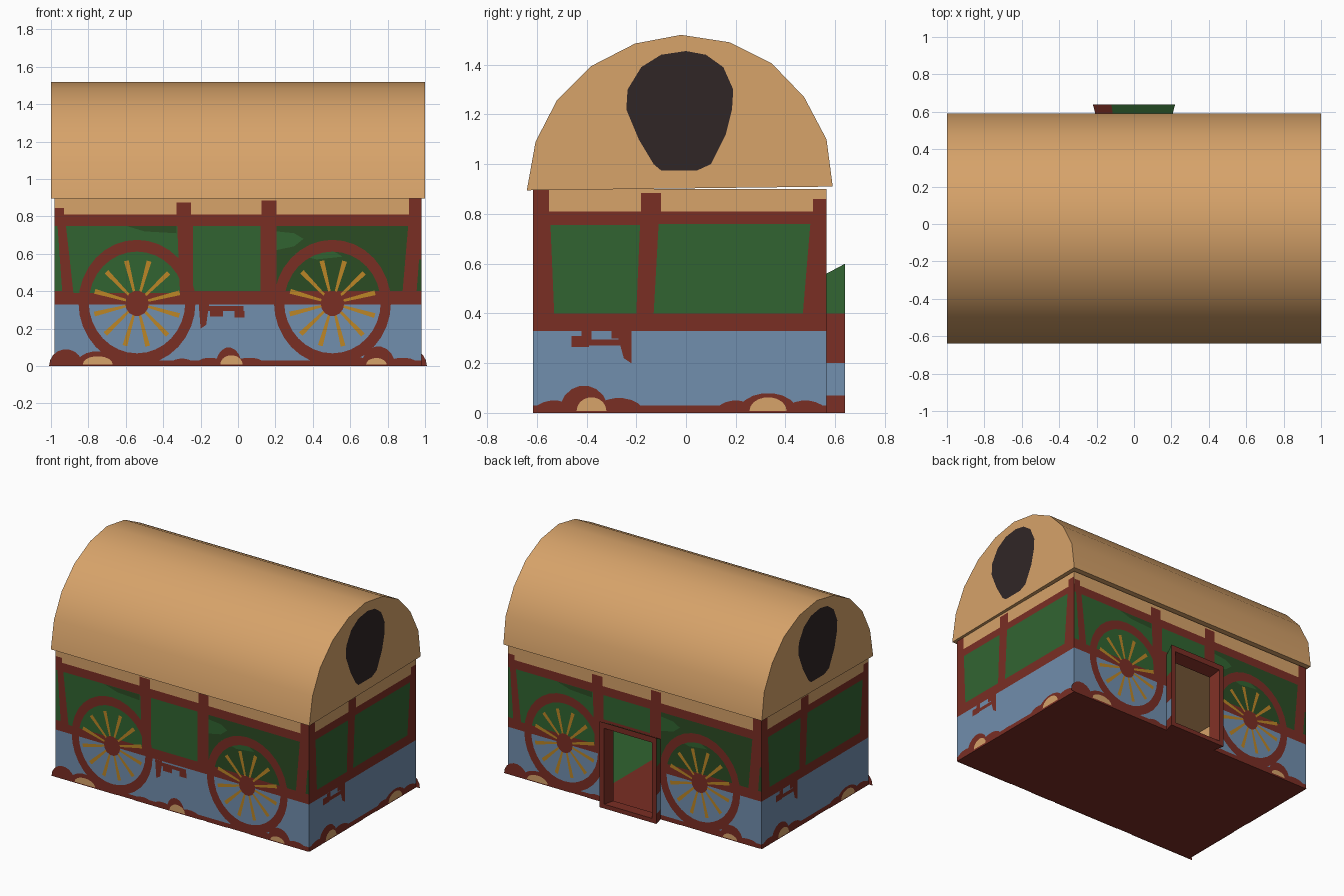
import bpy, bmesh, math
from mathutils import Vector

if "Cube" in bpy.data.objects:
    bpy.data.objects.remove(bpy.data.objects["Cube"])


def lin(c):
    c /= 255
    return c / 12.92 if c <= 0.04045 else ((c + 0.055) / 1.055) ** 2.4


COLOURS = {"tan": (215, 163, 106), "red": (122, 46, 36), "blue": (113, 142, 173),
           "green": (49, 100, 49), "dark_green": (43, 76, 36),
           "gold": (188, 134, 38), "black": (48, 38, 38)}
MATS = {}
for n, rgb in COLOURS.items():
    MATS[n] = bpy.data.materials.new(n)
    MATS[n].diffuse_color = (*[lin(c) for c in rgb], 1)
KEYS = list(COLOURS)

X, YF, YB, TOP = 0.98, -0.615, 0.565, 0.9


def make(name, faces):
    """faces: list of (3D points, colour, outward direction)"""
    bm = bmesh.new()
    for pts, col, out in faces:
        f = bm.faces.new([bm.verts.new(p) for p in pts])
        f.normal_update()
        if f.normal.dot(Vector(out)) < 0:
            f.normal_flip()
        f.material_index = KEYS.index(col)
    bmesh.ops.remove_doubles(bm, verts=bm.verts, dist=1e-5)
    me = bpy.data.meshes.new(name)
    for m in MATS.values():
        me.materials.append(m)
    bm.to_mesh(me)
    bm.free()
    ob = bpy.data.objects.new(name, me)
    bpy.context.collection.objects.link(ob)
    return ob


# Wall coordinates (u, z) to 3D; opposite walls are half-turn copies
SIDES = {"front": (lambda u, z, o: (u, YF - o, z), (0, -1, 0)),
         "back": (lambda u, z, o: (-u, YB + o, z), (0, 1, 0)),
         "right": (lambda u, z, o: (X + o, u, z), (1, 0, 0)),
         "left": (lambda u, z, o: (-X - o, -0.05 - u, z), (-1, 0, 0))}


def paint(name, side, shapes):
    """shapes: list of (uz points, colour, layer), as paper-thin plates"""
    fn, out = SIDES[side]
    make(side + "_" + name, [([fn(u, z, 0.0015 * l) for u, z in pts], c, out)
                             for pts, c, l in shapes])


def rect(a, b, lo, hi):
    return [(a, lo), (b, lo), (b, hi), (a, hi)]


def ell(cx, cz, rx, rz, n=16, full=True):
    t = 2 * math.pi / n if full else math.pi / (n - 1)
    return [(cx + rx * math.cos(i * t), cz + rz * math.sin(i * t)) for i in range(n)]


# Hollow body: walls in colour bands by height, doorway left open at the back
BANDS = [(0, 0.03, "red"), (0.03, 0.33, "blue"), (0.33, 0.53, "red"),
         (0.53, 0.81, "red"), (0.81, TOP, "tan")]
DX = 0.165
walls = []
for lo, hi, col in BANDS:
    for side, (fn, out) in SIDES.items():
        cols = [-X, -DX, DX, X] if side in ("front", "back") else [YF, YB]
        for a, b in zip(cols, cols[1:]):
            if side == "back" and a == -DX and 0.03 <= lo < 0.53:
                continue
            walls.append(([fn(u, z, 0) for u, z in rect(a, b, lo, hi)], col, out))
walls.append(([(-X, YF, 0), (X, YF, 0), (X, YB, 0), (-X, YB, 0)], "red", (0, 0, -1)))
make("wagon_body", walls)

# Inside floor, green beyond the doorway
make("inside_floor", [([(a, YF + .005, .004), (b, YF + .005, .004), (b, YB - .005, .004),
                        (a, YB - .005, .004)], c, (0, 0, 1))
                      for a, b, c in ((-.975, .35, "red"), (.35, .975, "green"))])

# Barrel roof
ARCH = [(-.64, .895), (-.605, 1.09), (-.52, 1.255), (-.38, 1.395), (-.205, 1.485),
        (-.02, 1.52), (.175, 1.49), (.345, 1.405), (.475, 1.27), (.565, 1.10), (.59, .91)]
roof = [([(s, y, z) for y, z in ARCH], "tan", (s, 0, 0)) for s in (-1, 1)]
for (y0, z0), (y1, z1) in zip(ARCH, ARCH[1:] + ARCH[:1]):
    roof.append(([(-1, y0, z0), (1, y0, z0), (1, y1, z1), (-1, y1, z1)], "tan",
                 (0, (y0 + y1) / 2 + .02, (z0 + z1) / 2 - 1)))
ob = make("barrel_roof", roof)
bpy.context.view_layer.objects.active = ob
ob.select_set(True)
bpy.ops.object.shade_smooth_by_angle(angle=math.radians(30))

# Dark egg-shaped opening in each gable
EGG = [(-.1, .975), (.045, .975), (.1, 1.0), (.16, 1.12), (.185, 1.22), (.19, 1.3),
       (.15, 1.39), (.08, 1.44), (0, 1.455), (-.1, 1.44), (-.18, 1.39), (-.235, 1.3),
       (-.24, 1.22), (-.19, 1.1), (-.13, 1.0)]
for side in ("right", "left"):
    paint("gable_opening", side, [(EGG, "black", 15)])


# Painted ground: red and tan mounds along the foot of a wall
def ground(side, reds, tans):
    shapes = [(ell(c, 0.0, w, h, 10, False), "red", 2) for c, w, h in reds]
    shapes += [(ell(c, 0.008, w, h, 10, False), "tan", 4) for c, w, h in tans]
    paint("ground_mounds", side, shapes)


# Painted wheel: rim, tapered spokes and hub
def wheel(name, side, cx):
    cz, n = 0.34, 32
    o, i = ell(cx, cz, .313, .335, n), ell(cx, cz, .258, .272, n)
    shapes = [([o[k], o[(k + 1) % n], i[(k + 1) % n], i[k]], "red", 3) for k in range(n)]
    for k in range(12):
        a = math.radians(30 * k + 14)
        c, s = math.cos(a), math.sin(a)
        shapes.append(([(cx + c * r - s * w, cz - .005 + s * r + c * w) for r, w in
                        ((.05, .006), (.235, .013), (.235, -.013), (.05, -.006))], "gold", 3))
    shapes.append((ell(cx, cz - .005, .063, .068, 14), "red", 4))
    paint(name, side, shapes)


# Long walls
for side in ("front", "back"):
    low = 0.40 if side == "front" else 0.58
    paint("panels", side, [
        ([(-.92, .75), (-.88, .39), (-.31, .39), (-.325, .75)], "green", 1),
        (rect(-.24, .12, low, .75), "green", 1),
        ([(.205, .75), (.205, .4), (.88, .4), (.91, .75)], "dark_green", 1),
        ([(-.6, .75), (-.5, .72), (-.33, .71), (-.33, .75)], "dark_green", 2),
        ([(.205, .72), (.205, .62), (.3, .64), (.35, .68), (.3, .71)], "green", 2),
        ([(.3, .6), (.42, .57), (.56, .585), (.5, .62)], "green", 2),
        ([(-.98, .75), (-.965, .75), (-.94, .4), (-.98, .4)], "green", 1),
        ([(.955, .4), (.98, .4), (.98, .57), (.968, .57)], "dark_green", 1)])
    paint("posts", side, [(rect(a, b, .78, h), "red", 1) for a, b, h in
                          ((-.98, -.93, .845), (-.33, -.25, .875), (.125, .205, .885),
                           (.915, .98, .9))])
    wheel("wheel_left", side, -.54)
    wheel("wheel_right", side, .505)
    reds = [(-.92, .09, .09), (-.75, .12, .08), (-.6, .1, .035), (-.3, .07, .04),
            (.27, .08, .03), (.62, .1, .05), (.75, .09, .105), (.88, .09, .045)]
    tans = [(-.75, .08, .045), (.74, .055, .035)]
    if side == "front":
        reds += [(-.15, .08, .045), (-.05, .07, .1), (.06, .09, .045)]
        tans += [(-.035, .06, .05)]
        paint("step_bracket", side, [
            ([(-.2, .2), (-.17, .22), (-.155, .33), (-.21, .33)], "red", 1),
            (rect(-.16, .03, .295, .32), "red", 1), (rect(-.02, .035, .26, .295), "red", 1),
            (rect(-.15, -.08, .265, .295), "red", 1)])
    ground(side, reds, tans)

# End walls
for side in ("right", "left"):
    paint("panels", side, [
        ([(-.545, .755), (-.53, .4), (-.2, .4), (-.185, .755)], "green", 1),
        ([(-.11, .76), (-.13, .4), (.47, .4), (.5, .76)], "green", 1)])
    paint("posts", side, [(rect(a, b, .78, h), "red", 1) for a, b, h in
                          ((-.615, -.55, .9), (-.18, -.1, .885), (.51, .565, .86))])
    paint("step_bracket", side, [
        (rect(-.46, -.26, .27, .295), "red", 1), (rect(-.42, -.38, .29, .33), "red", 1),
        ([(-.22, .2), (-.25, .22), (-.275, .31), (-.22, .33)], "red", 1),
        (rect(-.46, -.39, .265, .31), "red", 1), (rect(-.3, -.22, .3, .335), "red", 1)])
    ground(side, [(-.53, .085, .05), (-.41, .1, .11), (-.27, .1, .06), (-.1, .08, .03),
                  (.2, .08, .05), (.33, .12, .08), (.48, .085, .05)],
           [(-.38, .06, .055), (.33, .075, .055)])

# Flared door frame: sides banded by height, mitred red face and jambs
frame = []
Y1, OB, OT, IB, IT = 0.64, (.2, .56), (.22, .6), (.185, .56), (DX, .53)
for s in (-1, 1):
    for lo, hi, col in ((0, .07, "red"), (.07, .2, "blue"), (.2, .4, "red"), (.4, 1, "green")):
        h0, h1 = min(hi, OB[1]), min(hi, OT[1])
        frame.append(([(s * OB[0], YB, lo), (s * OT[0], Y1, lo), (s * OT[0], Y1, h1),
                       (s * OB[0], YB, h0)], col, (s, 0, 0)))
    frame.append(([(s * OT[0], Y1, 0), (s * OT[0], Y1, OT[1]), (s * IB[0], Y1, IB[1]),
                   (s * IB[0], Y1, .03)], "red", (0, 1, 0)))
    frame.append(([(s * IB[0], Y1, .03), (s * IB[0], Y1, IB[1]), (s * IT[0], YB, IT[1]),
                   (s * IT[0], YB, .03)], "red", (-s, 0, 0)))
for a, b, c in ((-1, -.55, "red"), (-.55, 1, "green")):
    frame.append(([(a * OB[0], YB, OB[1]), (b * OB[0], YB, OB[1]), (b * OT[0], Y1, OT[1]),
                   (a * OT[0], Y1, OT[1])], c, (0, 0, 1)))


def bar(w0, y0, z0, w1, y1, z1, out):
    frame.append(([(-w0, y0, z0), (w0, y0, z0), (w1, y1, z1), (-w1, y1, z1)], "red", out))


bar(OT[0], Y1, OT[1], IB[0], Y1, IB[1], (0, 1, 0))
bar(OT[0], Y1, 0, IB[0], Y1, .03, (0, 1, 0))
bar(IB[0], Y1, IB[1], IT[0], YB, IT[1], (0, 0, -1))
bar(IB[0], Y1, .03, IT[0], YB, .03, (0, 0, 1))
bar(OT[0], Y1, 0, OB[0], YB, 0, (0, 0, -1))
make("door_frame", frame)

for m in bpy.data.materials:
    if m.users and not m.is_grease_pencil:
        m.use_nodes = True
        m.node_tree.nodes["Principled BSDF"].inputs["Base Color"].default_value = m.diffuse_color
